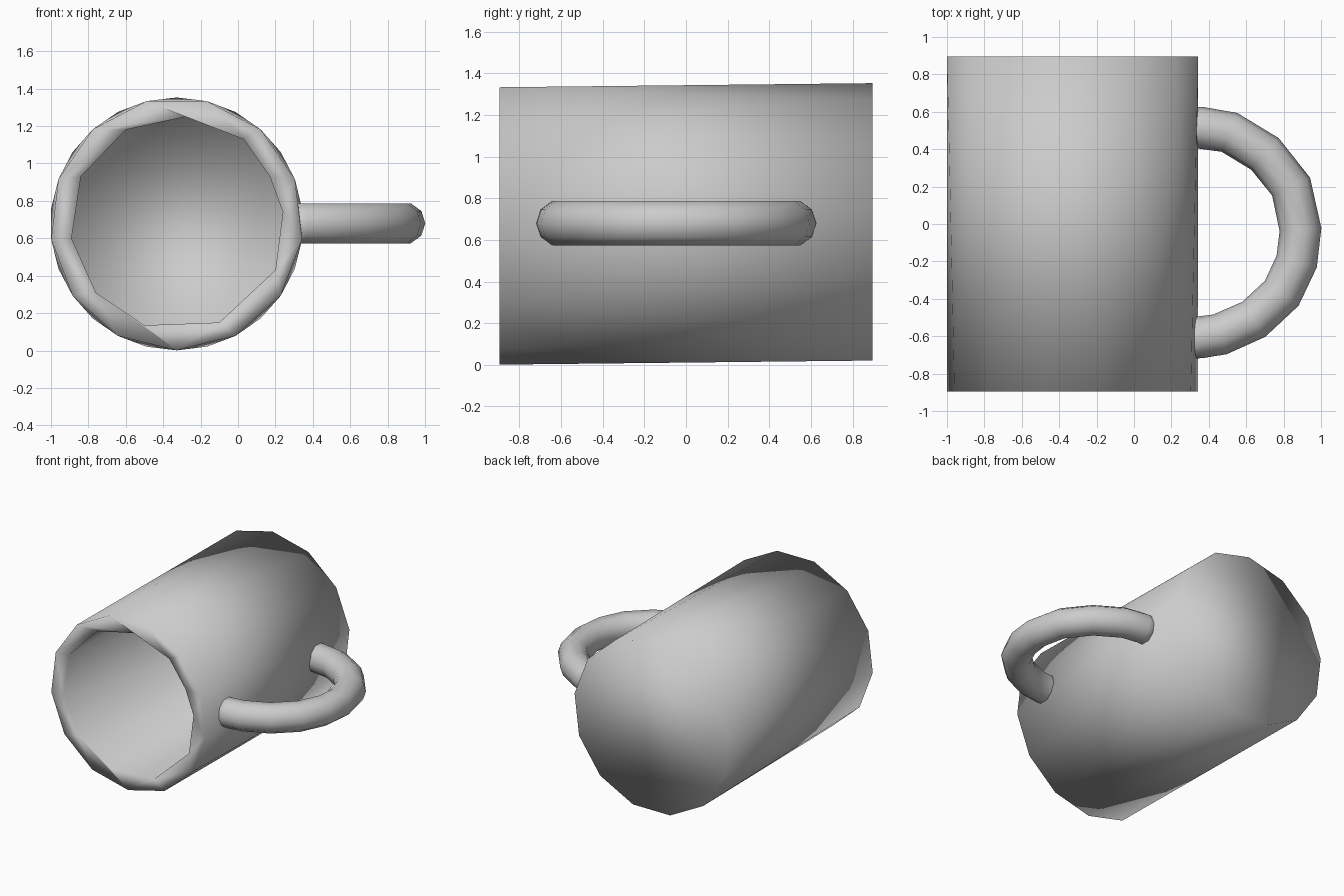
import bpy, bmesh, math
from mathutils import Vector

if "Cube" in bpy.data.objects:
    bpy.data.objects.remove(bpy.data.objects["Cube"])

CX, CZ, R = -0.328, 0.677, 0.676   # mug axis runs along y
FRONT, BACK, FLOOR = -0.896, 0.896, 0.78


def finish(bm, name):
    bmesh.ops.recalc_face_normals(bm, faces=bm.faces)
    mesh = bpy.data.meshes.new(name)
    bm.to_mesh(mesh)
    bm.free()
    for p in mesh.polygons:
        p.use_smooth = True
    obj = bpy.data.objects.new(name, mesh)
    bpy.context.collection.objects.link(obj)
    return obj


def loop_edges(bm, verts):
    n = len(verts)
    edges = []
    for i in range(n):
        pair = (verts[i], verts[(i + 1) % n])
        edges.append(bm.edges.get(pair) or bm.edges.new(pair))
    return edges


# Mug body: faceted outer wall, front and back rings offset by half a side
N = 13
bm = bmesh.new()


def ring(y, start):
    return [bm.verts.new((CX + R * math.cos(start + math.tau * i / N), y,
                          CZ + R * math.sin(start + math.tau * i / N))) for i in range(N)]


front = ring(FRONT, -math.pi / 2)
back = ring(BACK, -math.pi / 2 + math.pi / N)
for i in range(N):
    j = (i + 1) % N
    bm.faces.new((front[i], front[j], back[i]))
    bm.faces.new((front[j], back[j], back[i]))
bm.faces.new(back)

# Inner cavity: coarser wall and floor
mouth = [(0.24, 0.74), (0.17, 0.93), (0.03, 1.13), (-0.28, 1.25), (-0.60, 1.18), (-0.84, 0.93),
         (-0.89, 0.60), (-0.76, 0.31), (-0.50, 0.135), (-0.10, 0.15), (0.20, 0.43)]
lip = [bm.verts.new((x, FRONT, z)) for x, z in mouth]
base = [bm.verts.new((x, FLOOR, z)) for x, z in mouth]
for i in range(len(lip)):
    j = (i + 1) % len(lip)
    bm.faces.new((lip[i], base[i], base[j], lip[j]))
bm.faces.new(base)

# Flat rim joining the two walls
bmesh.ops.bridge_loops(bm, edges=loop_edges(bm, front) + loop_edges(bm, lip))
finish(bm, "mug_body")

# Handle: round tube swept along a D-shaped path in the xy plane
path = [(0.28, 0.515), (0.36, 0.514), (0.51, 0.49), (0.70, 0.375), (0.84, 0.20), (0.89, -0.03),
        (0.87, -0.20), (0.79, -0.37), (0.64, -0.51), (0.46, -0.59), (0.36, -0.605), (0.28, -0.61)]
pts = [Vector((x, y, 0.68)) for x, y in path]
SIDES, TUBE = 10, 0.112
bm = bmesh.new()
rings = []
for k, p in enumerate(pts):
    t = (pts[min(k + 1, len(pts) - 1)] - pts[max(k - 1, 0)]).normalized()
    side = Vector((t.y, -t.x, 0))
    rings.append([bm.verts.new(p + TUBE * (side * math.cos(a) + Vector((0, 0, 1)) * math.sin(a)))
                  for a in (math.tau * i / SIDES for i in range(SIDES))])
for a, b in zip(rings, rings[1:]):
    for i in range(SIDES):
        j = (i + 1) % SIDES
        bm.faces.new((a[i], a[j], b[j], b[i]))
bm.faces.new(rings[0])
bm.faces.new(rings[-1])
finish(bm, "handle")
